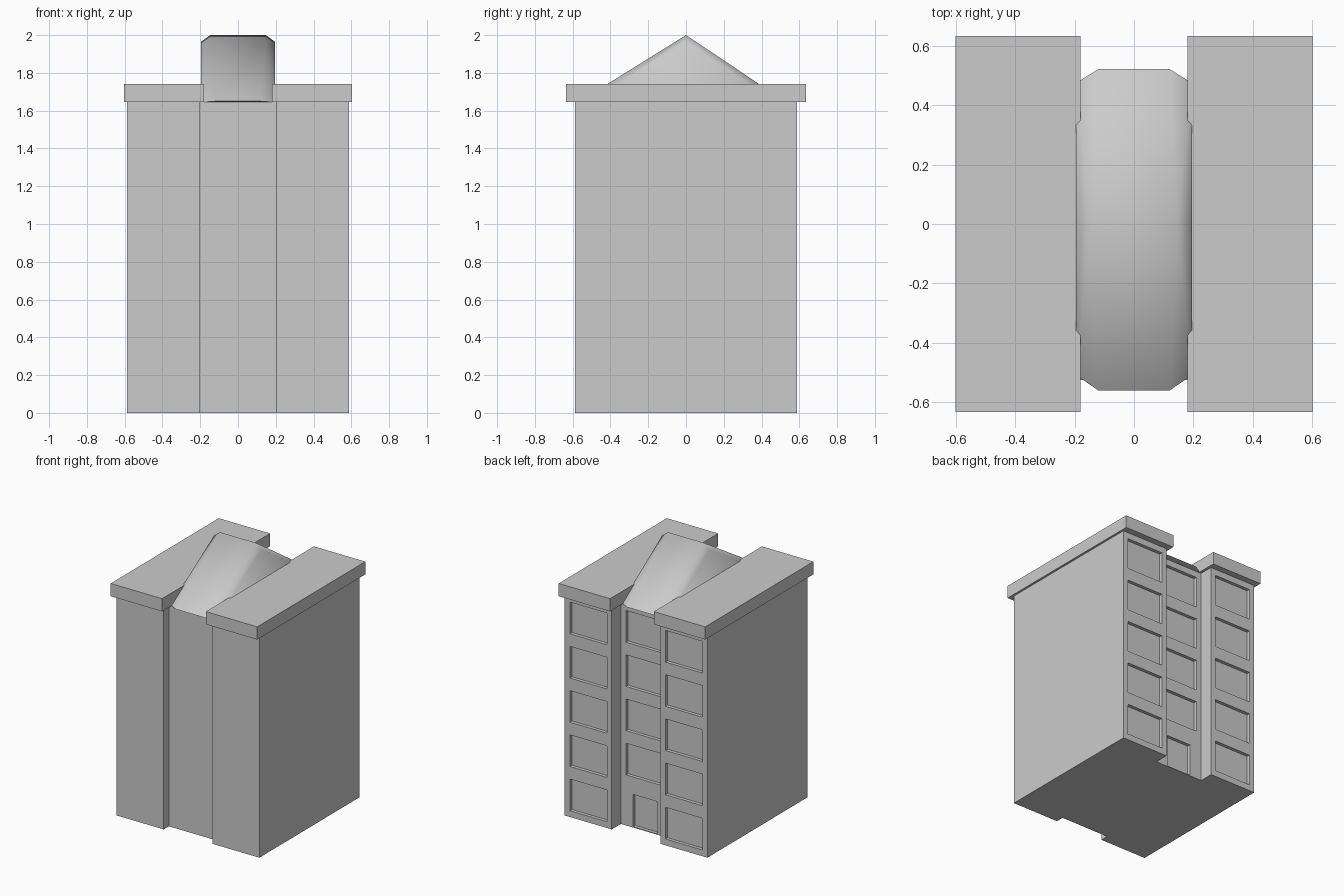
import bpy, bmesh
from mathutils import Matrix, Vector

if "Cube" in bpy.data.objects:
    bpy.data.objects.remove(bpy.data.objects["Cube"])

WALL_TOP = 1.645
FLOOR = WALL_TOP / 5
RECESS = 0.025


def add_object(name, bm):
    bmesh.ops.recalc_face_normals(bm, faces=bm.faces)
    mesh = bpy.data.meshes.new(name)
    bm.to_mesh(mesh)
    bm.free()
    ob = bpy.data.objects.new(name, mesh)
    bpy.context.collection.objects.link(ob)
    return ob


def boxes(name, specs):
    """One object made of boxes given as (x0, x1, y0, y1, z0, z1)."""
    bm = bmesh.new()
    for x0, x1, y0, y1, z0, z1 in specs:
        centre = Vector(((x0 + x1) / 2, (y0 + y1) / 2, (z0 + z1) / 2))
        size = Matrix.Diagonal((x1 - x0, y1 - y0, z1 - z0, 1))
        bmesh.ops.create_cube(bm, size=1, matrix=Matrix.Translation(centre) @ size)
    return add_object(name, bm)


def block_with_openings(name, x0, x1, y0, y1, openings):
    """Wall block with shallow recesses (x0, x1, z0, z1) cut in its back face."""
    block = boxes(name, [(x0, x1, y0, y1, 0, WALL_TOP)])
    cutter = boxes(name + "_cutter",
                   [(a, b, y1 - RECESS, y1 + 0.1, c, d) for a, b, c, d in openings])
    cutter.hide_render = True
    mod = block.modifiers.new("openings", "BOOLEAN")
    mod.operation = "DIFFERENCE"
    mod.solver = "EXACT"
    mod.object = cutter
    bpy.context.view_layer.objects.active = block
    bpy.ops.object.modifier_apply(modifier=mod.name)
    bpy.data.objects.remove(cutter)


def windows(xc, half, floors):
    return [(xc - half, xc + half, f * FLOOR + 0.047, f * FLOOR + 0.282) for f in floors]


# Side wings with five back windows each, and their flat roof slabs
for side, s in (("left", -1), ("right", 1)):
    x0, x1 = sorted((s * 0.2, s * 0.587))
    block_with_openings(side + "_wing", x0, x1, -0.587, 0.587,
                        windows(s * 0.393, 0.152, range(5)))
    x0, x1 = sorted((s * 0.18, s * 0.603))
    boxes(side + "_roof_slab", [(x0, x1, -0.635, 0.635, WALL_TOP, 1.74)])

# Recessed centre with four back windows above a door
block_with_openings("centre_block", -0.2, 0.2, -0.527, 0.48,
                    windows(0, 0.157, range(1, 5)) + [(-0.1, 0.1, 0.006, 0.246)])

# Chamfered gable roof between the slabs: (half width, y, z)
bm = bmesh.new()
for hw, y, z in [(0.147, 0, 2.0), (0.195, 0, 1.965),
                 (0.12, -0.562, 1.65), (0.195, -0.51, WALL_TOP),
                 (0.12, 0.523, 1.65), (0.195, 0.476, WALL_TOP)]:
    for s in (-1, 1):
        bm.verts.new((s * hw, y, z))
bmesh.ops.convex_hull(bm, input=bm.verts)
bmesh.ops.dissolve_limit(bm, angle_limit=0.01, verts=bm.verts, edges=bm.edges)
roof = add_object("gable_roof", bm)
bpy.ops.object.select_all(action="DESELECT")
roof.select_set(True)
bpy.context.view_layer.objects.active = roof
bpy.ops.object.shade_smooth_by_angle(angle=1.25)
